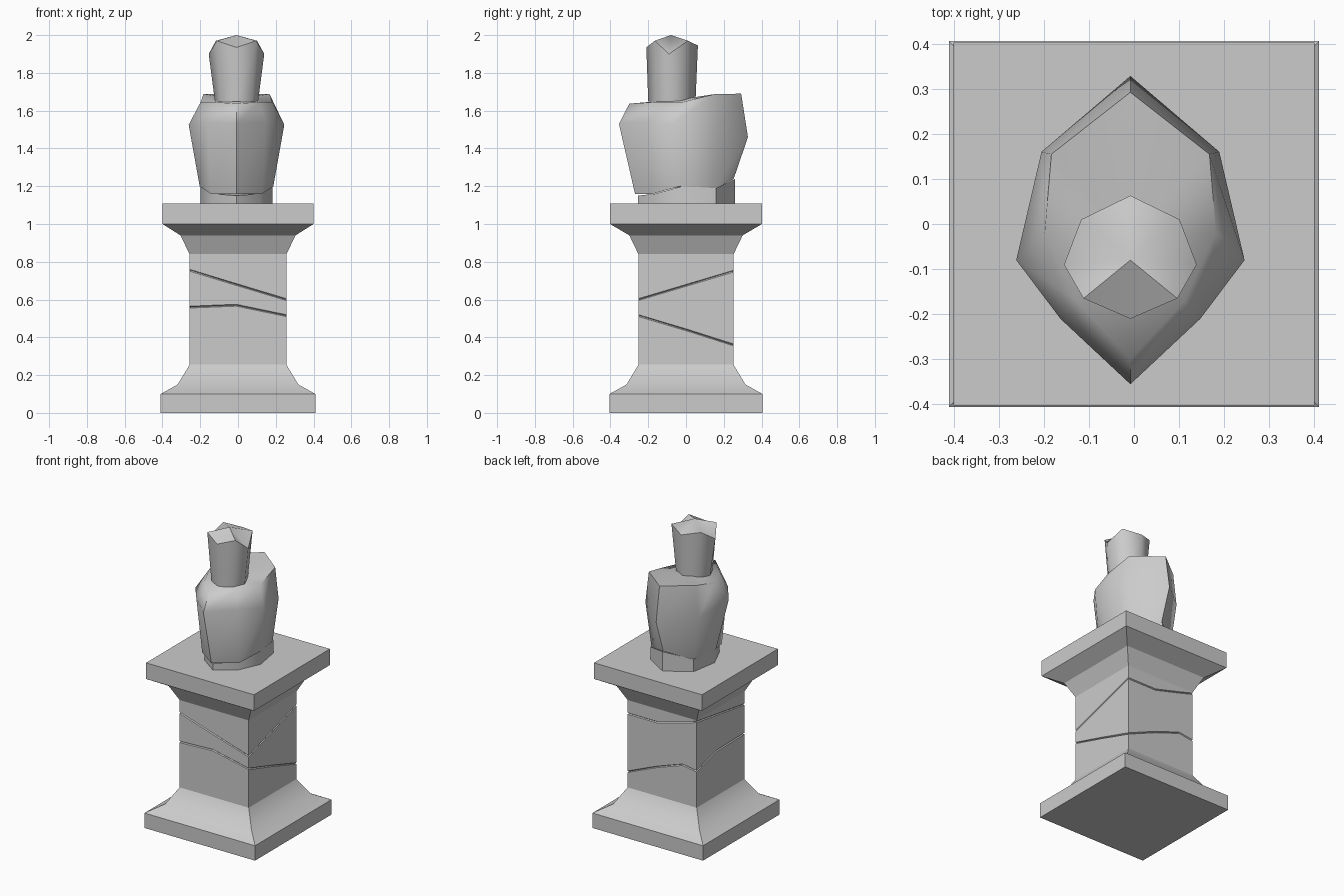
import bpy
import bmesh
import math

if "Cube" in bpy.data.objects:
    bpy.data.objects.remove(bpy.data.objects["Cube"], do_unlink=True)

stone = bpy.data.materials.new("grey stone")
stone.use_nodes = True
GREY = (0.6, 0.6, 0.6, 1)
stone.diffuse_color = GREY
stone.node_tree.nodes["Principled BSDF"].inputs["Base Color"].default_value = GREY


def loft(name, rings, smooth_angle, apex=None):
    """Skin a stack of equal-length rings; close the top with a cap or an apex fan."""
    bm = bmesh.new()
    loops = [[bm.verts.new(p) for p in ring] for ring in rings]
    n = len(loops[0])
    for low, high in zip(loops, loops[1:]):
        for i in range(n):
            j = (i + 1) % n
            bm.faces.new((low[i], low[j], high[j], high[i]))
    bm.faces.new(loops[0][::-1])
    if apex:
        tip = bm.verts.new(apex)
        for i in range(n):
            bm.faces.new((loops[-1][i], loops[-1][(i + 1) % n], tip))
    else:
        bm.faces.new(loops[-1])
    bmesh.ops.recalc_face_normals(bm, faces=bm.faces)
    mesh = bpy.data.meshes.new(name)
    bm.to_mesh(mesh)
    bm.free()
    mesh.materials.append(stone)
    obj = bpy.data.objects.new(name, mesh)
    bpy.context.collection.objects.link(obj)
    bpy.ops.object.select_all(action="DESELECT")
    obj.select_set(True)
    bpy.context.view_layer.objects.active = obj
    bpy.ops.object.shade_smooth_by_angle(angle=math.radians(smooth_angle))
    return obj


def square(half_x, half_y, z):
    return [(sx * half_x, sy * half_y, z)
            for sx, sy in ((-1, -1), (1, -1), (1, 1), (-1, 1))]


def mirrored(half, shift=-0.008):
    """Eight-sided ring from five points, front to back, mirrored across x."""
    right = [(x + shift, y, z) for x, y, z in half]
    left = [(shift - x, y, z) for x, y, z in half[-2:0:-1]]
    return right + left


# Pedestal mouldings
loft("pedestal_base", [square(0.41, 0.405, 0), square(0.41, 0.405, 0.1),
                       square(0.32, 0.315, 0.15), square(0.256, 0.252, 0.255)], 30)
loft("pedestal_cap", [square(0.256, 0.252, 0.84), square(0.305, 0.3, 0.94),
                      square(0.4, 0.402, 1.0), square(0.4, 0.402, 1.108)], 30)

# Shaft outline with the heights of the two cracks that run around it
W, D = 0.256, 0.252
outline = [(-W, -D, 0.56, 0.755), (-0.01, -D, 0.57, 0.68), (W, -D, 0.515, 0.6),
           (W, 0, 0.44, 0.675), (W, D, 0.36, 0.75), (0.04, D, 0.45, 0.75),
           (-0.15, D, 0.515, 0.8), (-W, D, 0.5, 0.83), (-W, 0.05, 0.555, 0.8)]


def groove(index):
    """Three rings forming a thin V-shaped crack."""
    rings = []
    for inset, lift in ((1, -0.005), (0.975, 0), (1, 0.005)):
        rings.append([(p[0] * inset, p[1] * inset, p[index] + lift) for p in outline])
    return rings


def level(z):
    return [(p[0], p[1], z) for p in outline]


loft("pedestal_shaft", [level(0.25)] + groove(2) + groove(3) + [level(0.845)], 20)

# Bust plinth
foot = [(0, -0.255), (0.125, -0.165), (0.19, -0.02), (0.16, 0.16), (0, 0.26)]
rim = [1.15, 1.16, 1.2, 1.19, 1.238]
loft("bust_plinth", [mirrored([(x, y, 1.1) for x, y in foot]),
                     mirrored([(x, y, z) for (x, y), z in zip(foot, rim)])], 40)

# Torso: hem, widest chest line and shoulder line
hem = mirrored([(0, -0.27, 1.16), (0.135, -0.175, 1.16), (0.195, -0.03, 1.2),
                (0.155, 0.155, 1.185), (0, 0.252, 1.238)])
chest = mirrored([(0, -0.355, 1.53), (0.155, -0.21, 1.54), (0.253, -0.08, 1.525),
                  (0.197, 0.16, 1.48), (0, 0.328, 1.46)])
shoulder = mirrored([(0, -0.3, 1.637), (0.12, -0.17, 1.645), (0.19, -0.02, 1.645),
                     (0.175, 0.155, 1.688), (0, 0.292, 1.69)])
loft("bust_torso", [hem, chest, shoulder], 62, apex=(-0.008, -0.03, 1.66))

# Head: narrow neck flaring up to a faceted crown
neck = mirrored([(0, -0.2, 1.65), (0.08, -0.155, 1.64), (0.113, -0.08, 1.64),
                 (0.08, 0, 1.64), (0, 0.05, 1.64)])
crown = mirrored([(0, -0.21, 1.935), (0.104, -0.165, 1.97), (0.147, -0.09, 1.9),
                  (0.109, 0.01, 1.97), (0, 0.063, 1.945)])
loft("bust_head", [neck, crown], 62, apex=(-0.008, -0.08, 2.0))
